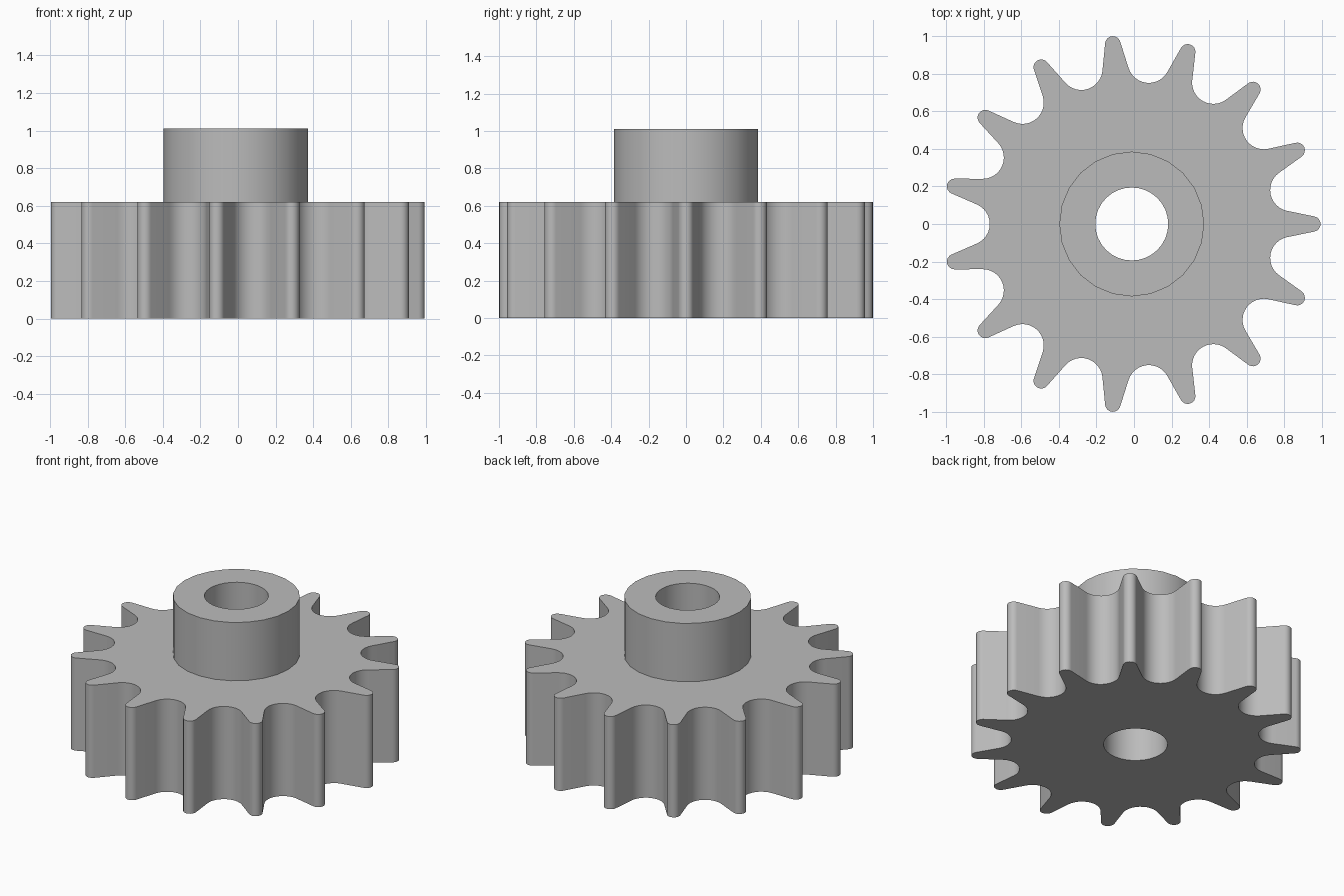
import bpy, bmesh
from math import sin, cos, pi, radians

cube = bpy.data.objects.get("Cube")
if cube:
    bpy.data.objects.remove(cube, do_unlink=True)

TEETH = 15
PITCH = 2 * pi / TEETH
CENTRE_X = -0.012
GEAR_TOP, HUB_TOP = 0.62, 1.01
BORE_R, HUB_R = 0.194, 0.385
TIP_R, TIP_DIST = 0.041, 0.963        # rounded tooth end
VALLEY_R, VALLEY_DIST = 0.113, 0.868  # round gap between teeth
FLANK = radians(12)                   # taper of each tooth side

steel = bpy.data.materials.new("plain grey")
steel.use_nodes = True
grey = (0.5, 0.5, 0.5, 1)
steel.diffuse_color = grey
steel.node_tree.nodes["Principled BSDF"].inputs["Base Color"].default_value = grey


def arc(cx, cy, r, start, end, steps):
    return [(cx + r * cos(start + (end - start) * i / steps),
             cy + r * sin(start + (end - start) * i / steps))
            for i in range(steps + 1)]


def circle(r, sides):
    return arc(0, 0, r, 0, 2 * pi, sides)[:-1]


def sprocket_outline():
    points = []
    for k in range(TEETH):
        a = k * PITCH
        # Tooth tip, bulging outwards
        half = pi / 2 - FLANK
        points += arc(TIP_DIST * cos(a), TIP_DIST * sin(a), TIP_R,
                      a - half, a + half, 8)
        # Valley, bulging inwards
        v = a + PITCH / 2
        half = pi / 2 - FLANK - PITCH / 2
        points += arc(VALLEY_DIST * cos(v), VALLEY_DIST * sin(v), VALLEY_R,
                      v + pi + half, v + pi - half, 12)
    return points


def extrude_loops(name, loops, z0, z1, open_bottom=False):
    """Fill the area between outline loops and raise it into a solid."""
    bm = bmesh.new()
    edges = []
    for loop in loops:
        verts = [bm.verts.new((x, y, z0)) for x, y in loop]
        edges += [bm.edges.new((v, verts[i - 1])) for i, v in enumerate(verts)]
    bmesh.ops.triangle_fill(bm, edges=edges, use_beauty=True, use_dissolve=False)
    new = bmesh.ops.extrude_face_region(bm, geom=bm.faces[:])["geom"]
    bmesh.ops.translate(bm, vec=(0, 0, z1 - z0),
                        verts=[g for g in new if isinstance(g, bmesh.types.BMVert)])
    bmesh.ops.recalc_face_normals(bm, faces=bm.faces[:])
    if open_bottom:
        bottom = [f for f in bm.faces if all(v.co.z < z0 + 0.001 for v in f.verts)]
        bmesh.ops.delete(bm, geom=bottom, context="FACES")
    mesh = bpy.data.meshes.new(name)
    bm.to_mesh(mesh)
    bm.free()
    mesh.materials.append(steel)
    obj = bpy.data.objects.new(name, mesh)
    obj.location.x = CENTRE_X
    bpy.context.collection.objects.link(obj)
    bpy.ops.object.select_all(action="DESELECT")
    obj.select_set(True)
    bpy.context.view_layer.objects.active = obj
    bpy.ops.object.shade_smooth_by_angle(angle=radians(30))
    return obj


# Toothed wheel and the raised collar, sharing one bore
extrude_loops("toothed_wheel", [sprocket_outline(), circle(BORE_R, 32)], 0, GEAR_TOP)
extrude_loops("hub", [circle(HUB_R, 24), circle(BORE_R, 32)], GEAR_TOP, HUB_TOP, True)
